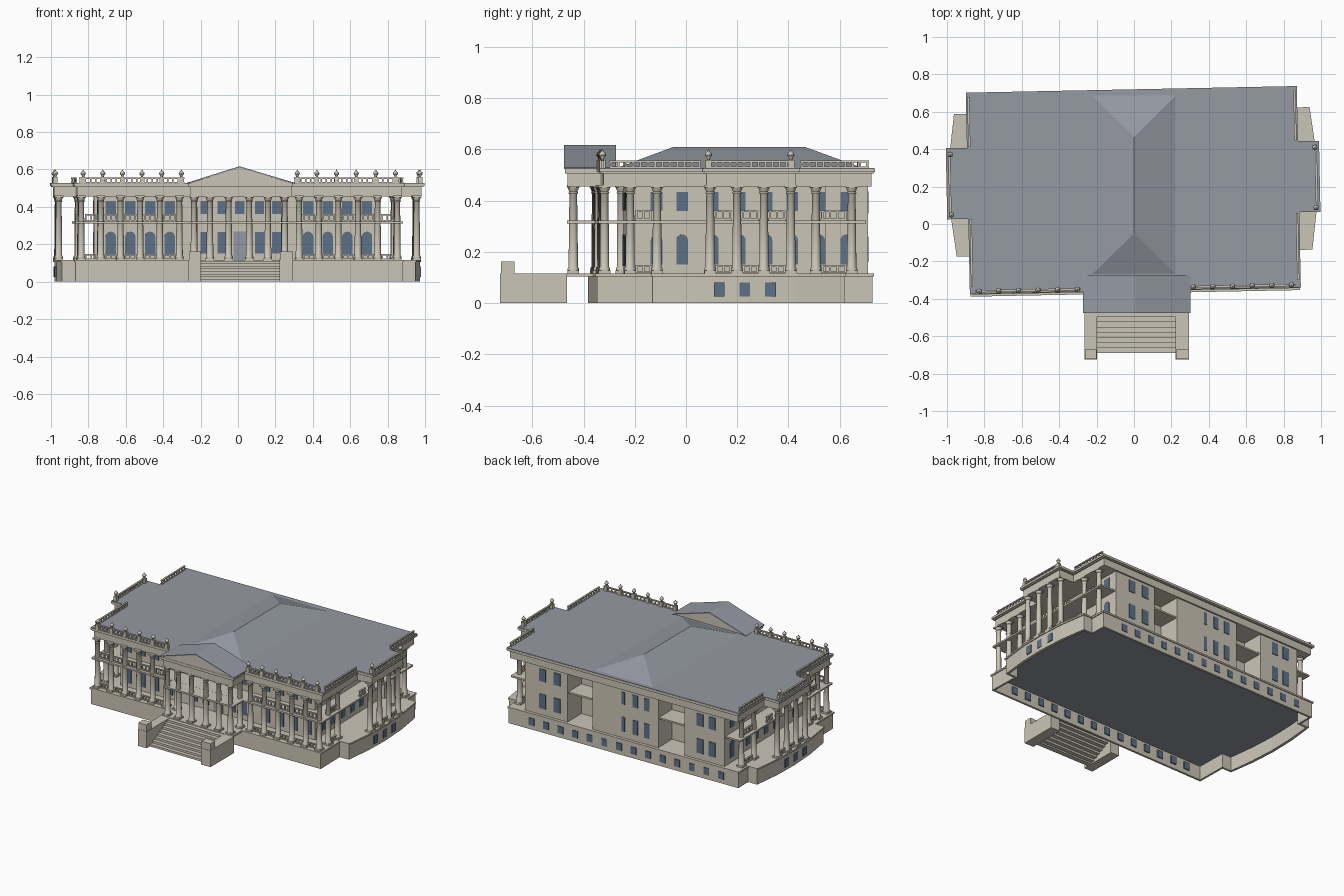
import bpy, bmesh, math
from mathutils import Matrix, Vector

if "Cube" in bpy.data.objects:
    bpy.data.objects.remove(bpy.data.objects["Cube"])

TILT = 0.02  # the main block sits slightly turned against the portico


def material(name, rgb):
    m = bpy.data.materials.new(name)
    m.diffuse_color = (*rgb, 1)
    m.use_nodes = True
    m.node_tree.nodes["Principled BSDF"].inputs["Base Color"].default_value = m.diffuse_color
    return m


STONE = material("warm_stone", (0.60, 0.56, 0.47))
SLATE = material("grey_roof", (0.30, 0.32, 0.365))
GLASS = material("blue_glass", (0.11, 0.165, 0.25))


def finish(bm, name, mat, turn=True, smooth=False):
    me = bpy.data.meshes.new(name)
    bmesh.ops.recalc_face_normals(bm, faces=bm.faces)
    if turn:
        bm.transform(Matrix.Rotation(TILT, 4, 'Z'))
    bm.to_mesh(me)
    bm.free()
    me.materials.append(mat)
    ob = bpy.data.objects.new(name, me)
    bpy.context.scene.collection.objects.link(ob)
    if smooth:
        bpy.ops.object.select_all(action='DESELECT')
        ob.select_set(True)
        bpy.context.view_layer.objects.active = ob
        bpy.ops.object.shade_smooth_by_angle(angle=math.radians(40))
    return ob


def loft(bm, a, b):
    """Closed solid between two matching outlines."""
    va, vb = [bm.verts.new(p) for p in a], [bm.verts.new(p) for p in b]
    n = len(va)
    bm.faces.new(va[::-1])
    bm.faces.new(vb)
    for i in range(n):
        j = (i + 1) % n
        bm.faces.new((va[i], va[j], vb[j], vb[i]))


def prism(bm, pts, z0, z1):
    loft(bm, [(x, y, z0) for x, y in pts], [(x, y, z1) for x, y in pts])


def box(bm, x0, x1, y0, y1, z0, z1):
    prism(bm, [(x0, y0), (x1, y0), (x1, y1), (x0, y1)], z0, z1)


def lathe(bm, x, y, profile, n=12):
    rings = [[bm.verts.new((x + r * math.cos(2 * math.pi * i / n),
                            y + r * math.sin(2 * math.pi * i / n), z))
              for i in range(n)] for r, z in profile]
    for a, b in zip(rings, rings[1:]):
        for i in range(n):
            j = (i + 1) % n
            bm.faces.new((a[i], a[j], b[j], b[i]))
    bm.faces.new(rings[0][::-1])
    bm.faces.new(rings[-1])


def column(bm, x, y, z0=0.115, z1=0.46):
    box(bm, x - .023, x + .023, y - .023, y + .023, z0, z0 + .012)
    lathe(bm, x, y, [(.022, z0 + .012), (.022, z0 + .02), (.018, z0 + .026),
                     (.0175, z0 + .12), (.015, z1 - .035), (.019, z1 - .03),
                     (.016, z1 - .025), (.022, z1 - .01)])
    box(bm, x - .024, x + .024, y - .024, y + .024, z1 - .01, z1)


def urn(bm, x, y, z=0.525):
    box(bm, x - .012, x + .012, y - .012, y + .012, z, z + .034)
    lathe(bm, x, y, [(.006, z + .034), (.006, z + .04), (.014, z + .052),
                     (.012, z + .06), (.005, z + .066), (.001, z + .074)], 8)


def rail(bm, p, q, z0, z1, step=0.028, t=0.006):
    """Straight balustrade along one axis, with bars and balusters."""
    (x0, y0), (x1, y1) = p, q
    box(bm, min(x0, x1) - t, max(x0, x1) + t, min(y0, y1) - t, max(y0, y1) + t, z1 - .007, z1)
    box(bm, min(x0, x1) - t, max(x0, x1) + t, min(y0, y1) - t, max(y0, y1) + t, z0, z0 + .006)
    n = max(2, round(math.hypot(x1 - x0, y1 - y0) / step))
    for i in range(n + 1):
        x, y = x0 + (x1 - x0) * i / n, y0 + (y1 - y0) * i / n
        box(bm, x - .004, x + .004, y - .004, y + .004, z0 + .006, z1 - .007)


def window(bm, axis, u, plane, z0, z1, w=0.052, arched=False):
    """Thin pane centred on a wall plane; axis is the wall's normal."""
    h = w / 2
    pts = [(u - h, z0), (u + h, z0)]
    if arched:
        pts += [(u + h * math.cos(a), z1 - h + h * math.sin(a))
                for a in (math.pi * i / 8 for i in range(9))]
    else:
        pts += [(u + h, z1), (u - h, z1)]
    put = (lambda p, d: (plane + d, *p)) if axis == 'x' else (lambda p, d: (p[0], plane + d, p[1]))
    loft(bm, [put(p, -.004) for p in pts], [put(p, .004) for p in pts])


def base_outline(o=0.0):
    right = [(.875 + o, -.365 - o), (.875 + o, -.15 - o), (.945 + o, -.15 - o), (.97 + o, .04),
             (.978 + o, .225), (.97 + o, .41), (.945 + o, .6 + o), (.875 + o, .6 + o), (.875 + o, .71 + o)]
    return right + [(-x, y) for x, y in reversed(right)]


def bay_outline(mx, y0, y1, bx, b0, b1):
    right = [(mx, y0), (mx, b0), (bx, b0), (bx, b1), (mx, b1), (mx, y1)]
    return right + [(-x, y) for x, y in reversed(right)]


# basement walls, open underneath
bm = bmesh.new()
pts = base_outline()
lo, hi = [[bm.verts.new((x, y, z)) for x, y in pts] for z in (0, .105)]
for i in range(len(pts)):
    j = (i + 1) % len(pts)
    bm.faces.new((lo[i], lo[j], hi[j], hi[i]))
ob = finish(bm, "basement_wall", STONE)
mod = ob.modifiers.new("thickness", 'SOLIDIFY')
mod.thickness, mod.offset = .02, -1

# terrace floor with grey underside
bm = bmesh.new()
prism(bm, base_outline(.006), .104, .115)
finish(bm, "terrace_floor", STONE)
bm = bmesh.new()
prism(bm, base_outline(-.01), .098, .1035)
finish(bm, "floor_underside", SLATE)

# main walls: core plus rear blocks that leave two open loggias
bm = bmesh.new()
box(bm, -.74, .74, -.23, .54, .115, .46)
for x0, x1 in ((-.76, -.455), (-.255, .245), (.435, .76)):
    box(bm, x0, x1, .53, .695, .115, .46)
finish(bm, "main_walls", STONE)

# upper gallery floor
bm = bmesh.new()
box(bm, -.875, .875, -.36, .685, .311, .322)
finish(bm, "gallery_floor", STONE)

# entablature, cornice and flat roof
bm = bmesh.new()
prism(bm, bay_outline(.868, -.34, .706, .982, .06, .41), .455, .505)
prism(bm, bay_outline(.878, -.35, .716, .992, .05, .42), .505, .512)
prism(bm, bay_outline(.885, -.356, .72, .998, .045, .425), .512, .524)
finish(bm, "entablature", STONE)
bm = bmesh.new()
prism(bm, bay_outline(.884, -.355, .719, .997, .046, .424), .524, .528)
finish(bm, "flat_roof", SLATE)

# colonnades
FRONT = [.845, .74, .635, .53, .425, .32]
SIDE = [-.235, -.13, .49, .63]
BAY = [.075, .18, .285, .39]
bm = bmesh.new()
for s in (1, -1):
    for x in FRONT:
        column(bm, s * x, -.335)
    column(bm, s * .24, -.335)
    for y in SIDE:
        column(bm, s * .845, y)
    for y in BAY:
        column(bm, s * .957, y)
finish(bm, "colonnade", STONE, smooth=True)

# railings between columns on both storeys
bm = bmesh.new()
for s in (1, -1):
    for z0, z1 in ((.117, .148), (.323, .362)):
        for a, b in zip(FRONT, FRONT[1:]):
            rail(bm, (s * (a - .025), -.335), (s * (b + .025), -.335), z0, z1)
        for a, b in ((-.235, -.13), (.49, .63)):
            rail(bm, (s * .845, a + .025), (s * .845, b - .025), z0, z1)
        rx = .957 if z0 < .2 else .86
        for a, b in zip(BAY, BAY[1:]):
            rail(bm, (s * rx, a + .025), (s * rx, b - .025), z0, z1)
finish(bm, "gallery_railings", STONE)

# rooftop balustrade and urns
bm = bmesh.new()
for s in (1, -1):
    rail(bm, (s * .3, -.343), (s * .85, -.343), .526, .556)
    rail(bm, (s * .872, -.31), (s * .872, .035), .526, .556)
    rail(bm, (s * .872, .435), (s * .872, .69), .526, .556)
    rail(bm, (s * .98, .07), (s * .98, .4), .526, .556)
finish(bm, "roof_balustrade", STONE)
bm = bmesh.new()
for s in (1, -1):
    for x in FRONT:
        urn(bm, s * (x - .01), -.343)
    for y in (.068, .39):
        urn(bm, s * .975, y)
finish(bm, "roof_urns", STONE, smooth=True)

# windows
bm = bmesh.new()
for s in (1, -1):
    for x in (.685, .58, .475, .37):  # front wings
        window(bm, 'y', s * x, -.23, .145, .268, .056, True)
        window(bm, 'y', s * x, -.23, .362, .432, .056)
    for x in (.19, .1):  # behind the portico
        window(bm, 'y', s * x + .01, -.23, .15, .265, .048)
        window(bm, 'y', s * x + .01, -.23, .362, .432, .048)
    for y in (-.13, -.03, .09, .195, .3, .4, .505, .61):  # sides
        window(bm, 'x', y, s * (.76 if y > .53 else .74), .15, .268, .045, True)
        window(bm, 'x', y, s * (.76 if y > .53 else .74), .36, .434, .045)
    for y in (.11, .21, .31):  # basement bays
        window(bm, 'x', y, s * .976, .025, .08, .042)
window(bm, 'y', .005, -.23, .362, .432, .052)
for x, w in ((.625, .05), (.515, .05), (.01, .022), (-.08, .04), (-.17, .04), (-.575, .05), (-.665, .05)):
    window(bm, 'y', x, .695, .16, .26, w)
    window(bm, 'y', x, .695, .35, .435, w)
for i in range(14):  # basement rear, and inner face of the front
    window(bm, 'y', .7 - i * .111, .71, .03, .08, .042)
    window(bm, 'y', .7 - i * .111, -.345, .03, .08, .042)
finish(bm, "windows", GLASS)
bm = bmesh.new()
window(bm, 'y', .005, -.23, .116, .268, .068)
finish(bm, "front_door", SLATE)

# hipped central roof
bm = bmesh.new()
v = [bm.verts.new(p) for p in ((-.225, -.27, .527), (.225, -.27, .527), (.225, .69, .527),
                               (-.225, .69, .527), (0, -.05, .609), (0, .465, .609))]
for f in ((0, 1, 4), (1, 2, 5, 4), (2, 3, 5), (3, 0, 4, 5), (3, 2, 1, 0)):
    bm.faces.new([v[i] for i in f])
finish(bm, "hipped_roof", SLATE, turn=False)

# portico: floors, columns, entablature, pediment
bm = bmesh.new()
box(bm, -.255, .285, -.47, -.35, .104, .116)
box(bm, -.255, .285, -.465, -.35, .3105, .3215)
box(bm, -.255, .285, -.463, -.3, .455, .506)
box(bm, -.265, .295, -.472, -.28, .506, .525)
loft(bm, [(-.262, -.47, .525), (.292, -.47, .525), (.008, -.47, .61)],
     [(-.262, -.28, .525), (.292, -.28, .525), (.008, -.28, .61)])
finish(bm, "portico_block", STONE, turn=False)
bm = bmesh.new()
for x in (-.235, -.15, -.05, .06, .16, .25):
    column(bm, x, -.44)
finish(bm, "portico_columns", STONE, turn=False, smooth=True)
bm = bmesh.new()
for x in (-.272, .302):
    loft(bm, [(x, -.477, .523), (x, -.477, .529), (.008, -.477, .617), (.008, -.477, .609)],
         [(x, -.273, .523), (x, -.273, .529), (.008, -.273, .617), (.008, -.273, .609)])
finish(bm, "pediment_roof", SLATE, turn=False)

# entrance stairs with cheek walls and pedestals
bm = bmesh.new()
N = 8
for i in range(N):
    y, z = -.69 + i * .22 / N, (i + 1) * .112 / N
    box(bm, -.2, .225, y, y + .033, max(0, z - .018), z)
finish(bm, "entrance_steps", STONE, turn=False)
bm = bmesh.new()
for x0, x1 in ((-.265, -.198), (.223, .295)):
    box(bm, x0, x1, -.725, -.465, 0, .115)
    box(bm, x0 + .002, x1 - .002, -.723, -.67, .115, .162)
finish(bm, "stair_cheeks", STONE, turn=False)
